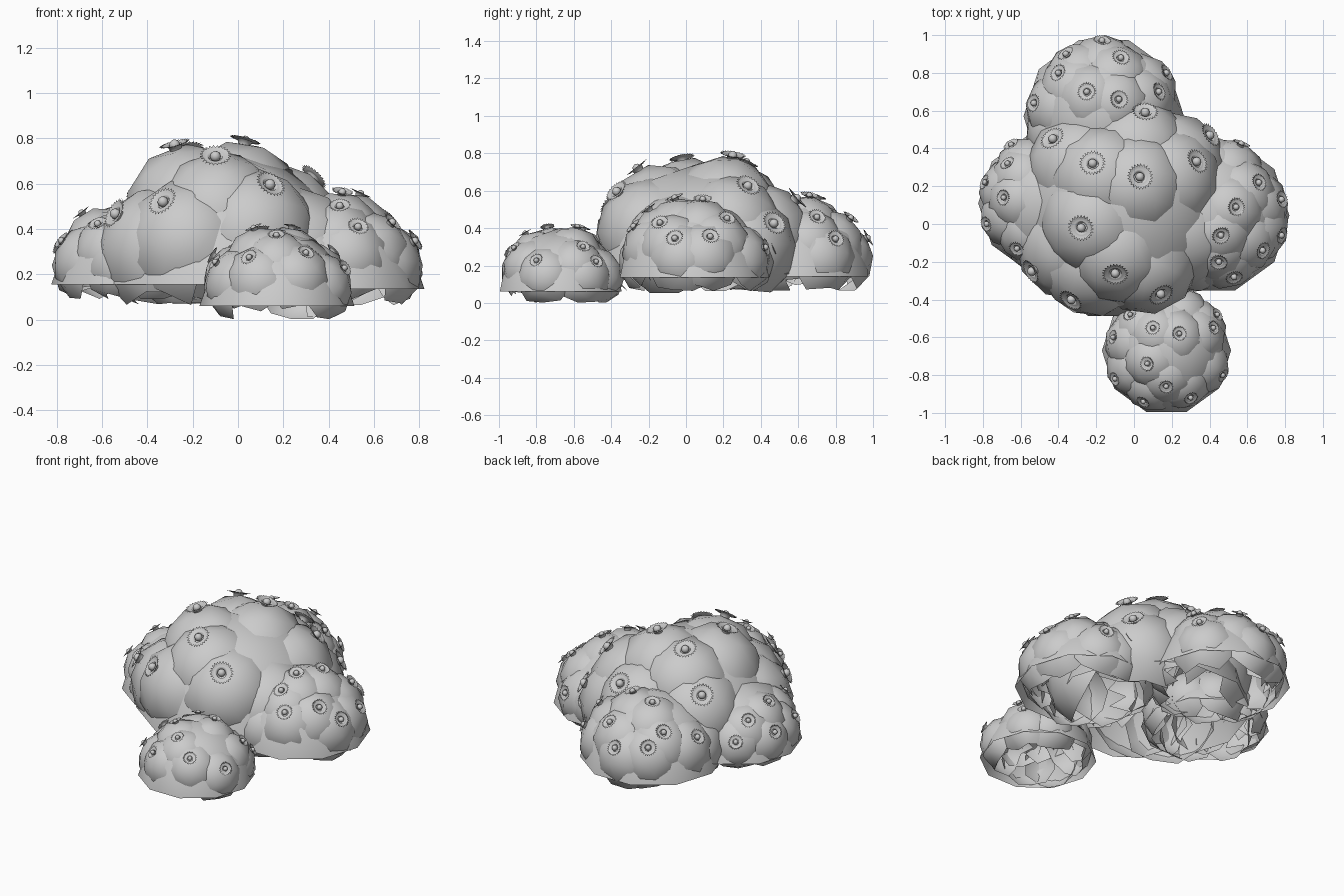
import bpy, bmesh, math, random
from mathutils import Vector, Matrix, Quaternion

if "Cube" in bpy.data.objects:
    bpy.data.objects.remove(bpy.data.objects["Cube"])

random.seed(4)

# name: centre, radius, bump reach, flower positions in plan view
MOUNDS = {
    "main": ((-0.06, 0.08, 0.155), 0.595, 1.11,
             [(-.22, .32), (.03, .25), (-.28, -.02), (-.10, -.26), (-.33, -.40), (.14, -.37),
              (.33, .33), (.06, .59), (-.43, .45), (-.54, -.25), (.40, .47)]),
    "front": ((0.172, -0.67, 0.06), 0.342, 1.07,
              [(.10, -.55), (.24, -.58), (.07, -.74), (-.11, -.60), (.30, -.92), (.05, -.94),
               (.42, -.55), (.47, -.80), (.17, -.86), (-.10, -.82), (.44, -.48), (-.02, -.48)]),
    "right": ((0.405, 0.045, 0.135), 0.418, 1.06,
              [(.57, .43), (.54, .09), (.66, .22), (.68, -.14), (.46, -.06), (.45, -.20),
               (.53, -.28), (.78, -.06), (.78, .13), (.40, .46)]),
    "back": ((-0.16, 0.57, 0.14), 0.425, 1.06,
             [(-.07, .88), (-.36, .90), (-.40, .80), (-.25, .70), (-.08, .66), (-.53, .64),
              (.13, .70), (.17, .80), (-.17, .97)]),
    "left": ((-0.45, 0.11, 0.155), 0.375, 1.06,
             [(-.65, .42), (-.67, .32), (-.79, .22), (-.69, .14), (-.78, 0), (-.62, -.13),
              (-.54, -.25)]),
}


def finish(bm, name):
    me = bpy.data.meshes.new(name)
    bm.to_mesh(me)
    bm.free()
    for p in me.polygons:
        p.use_smooth = True
    ob = bpy.data.objects.new(name, me)
    bpy.context.collection.objects.link(ob)
    return ob


def half_ico(bm, matrix, radius, spin, cut=0.0):
    """Open low-poly cap; a random spin gives it a ragged rim."""
    part = bmesh.new()
    bmesh.ops.create_icosphere(part, subdivisions=2, radius=radius)
    part.transform(spin.to_matrix().to_4x4())
    low = [f for f in part.faces if f.calc_center_median().z < cut * radius]
    bmesh.ops.delete(part, geom=low, context='FACES')
    part.transform(matrix)
    me = bpy.data.meshes.new("tmp")
    part.to_mesh(me)
    part.free()
    bm.from_mesh(me)
    bpy.data.meshes.remove(me)


def frame(pos, normal):
    return Matrix.Translation(pos) @ normal.to_track_quat('Z', 'Y').to_matrix().to_4x4()


def add_flower(bm, matrix, s):
    """Raised collar, shallow spiky dish and a round bead in the middle."""
    n = 48
    rings = []
    for r, z in [(.40, -.25), (.50, .12), (.62, .10), (.78, .14), (None, .22)]:
        ring = []
        for i in range(n):
            a = 2 * math.pi * i / n
            rad = r or (1.12 if i % 2 else .88)
            ring.append(bm.verts.new(matrix @ Vector((rad * s * math.cos(a),
                                                      rad * s * math.sin(a), z * s))))
        rings.append(ring)
    for a, b in zip(rings, rings[1:]):
        for i in range(n):
            j = (i + 1) % n
            bm.faces.new((a[i], a[j], b[j], b[i]))
    bmesh.ops.create_uvsphere(bm, u_segments=12, v_segments=8, radius=.37 * s,
                              matrix=matrix @ Matrix.Translation((0, 0, .12 * s)))


def random_vec():
    return Vector((random.gauss(0, 1), random.gauss(0, 1), random.gauss(0, 1))).normalized()


for name, (centre, R, top, spots) in MOUNDS.items():
    c = Vector(centre)

    # mound shell, a corner of its ten-sided base on the x axis
    bm = bmesh.new()
    half_ico(bm, Matrix.Translation(c), R, Quaternion((0, 0, 1), math.radians(18)))
    finish(bm, name + "_mound")

    # directions of flowers, then matching bumps a little lower
    reach = top * R
    flowers = []
    for x, y in spots:
        h = Vector((x - c.x, y - c.y, 0))
        if h.length > .93 * reach:
            h = h.normalized() * .93 * reach
        h.z = math.sqrt(reach ** 2 - h.length_squared)
        flowers.append(h.normalized())
    bumps = []
    for d in flowers:
        az = math.atan2(d.y, d.x)
        bumps.append((az, max(math.asin(d.z) - .08, math.radians(22))))
    # extra low bumps fill the widest gaps around the skirt
    for k in range(8):
        az = -math.pi + (k + .5) * math.pi / 4
        if not [b for b in bumps if b[1] < .7
                and abs((b[0] - az + math.pi) % (2 * math.pi) - math.pi) < .5]:
            bumps.append((az, math.radians(22)))

    bm = bmesh.new()
    for az, el in bumps:
        d = Vector((math.cos(az) * math.cos(el), math.sin(az) * math.cos(el), math.sin(el)))
        half_ico(bm, frame(c + d * R * (top - .49), d), R * .49,
                 Quaternion(random_vec(), random.uniform(0, 6.28)), .12)
    ob = finish(bm, name + "_bumps")
    for v in ob.data.vertices:      # keep ragged rims above the floor
        v.co.z = max(v.co.z, c.z - .17 * R)

    # flowers, each tilted slightly off the surface
    bm = bmesh.new()
    for d in flowers:
        tilt = (d + random_vec() * .15).normalized()
        add_flower(bm, frame(c + d * (reach - .01 * R), tilt), .108 * R)
    finish(bm, name + "_flowers")
